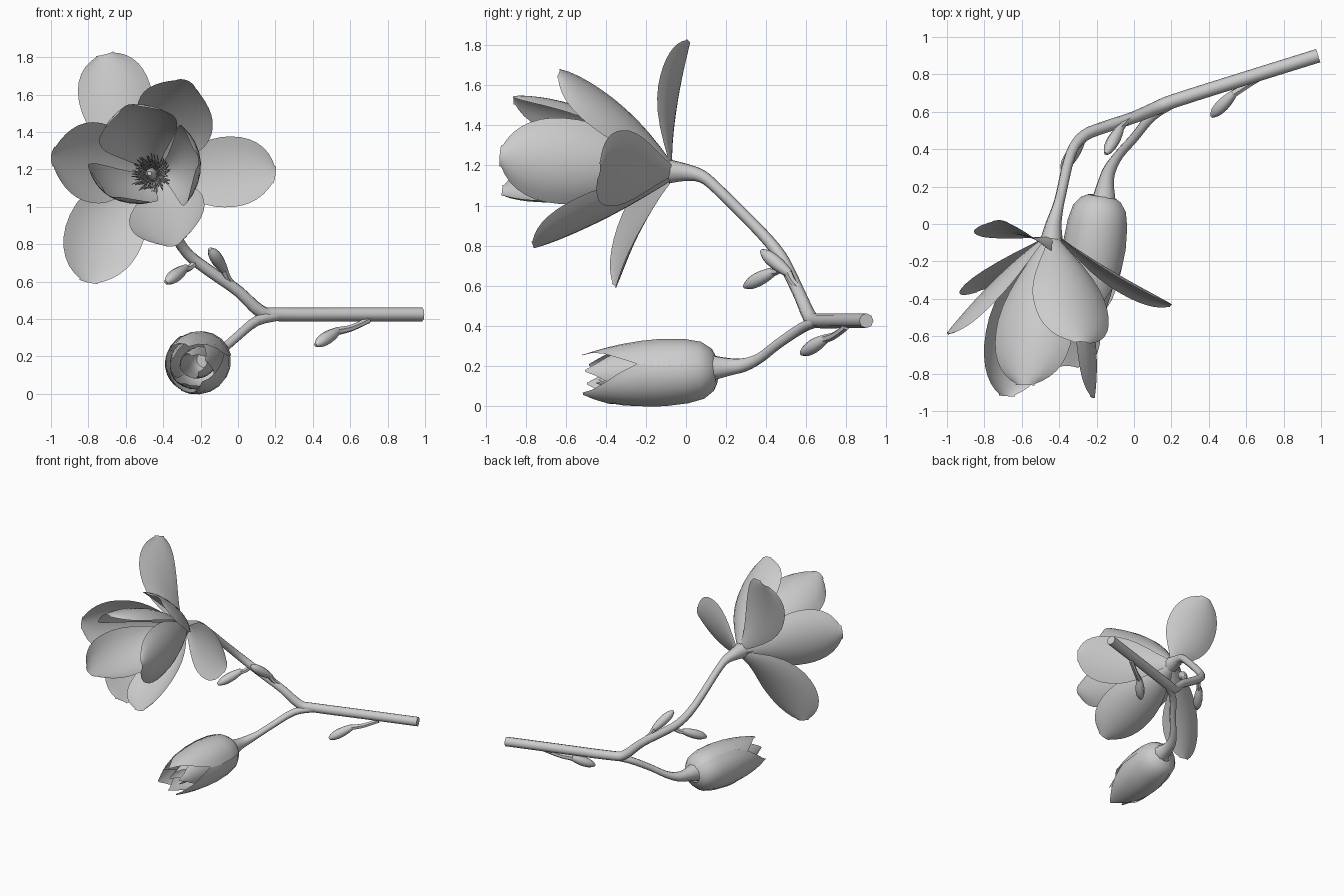
import bpy, bmesh, math, random
from mathutils import Vector as V

random.seed(4)
cube = bpy.data.objects.get("Cube")
if cube:
    bpy.data.objects.remove(cube)

grey = bpy.data.materials.new("plain_grey")
grey.use_nodes = True
grey.diffuse_color = (0.6, 0.6, 0.6, 1)
grey.node_tree.nodes["Principled BSDF"].inputs["Base Color"].default_value = (0.6, 0.6, 0.6, 1)


def finish(name, bm, angle=50):
    """Turn a bmesh into a smooth object that keeps its sharp edges."""
    me = bpy.data.meshes.new(name)
    bm.to_mesh(me)
    bm.free()
    me.materials.append(grey)
    me.polygons.foreach_set("use_smooth", [True] * len(me.polygons))
    me.set_sharp_from_angle(angle=math.radians(angle))
    ob = bpy.data.objects.new(name, me)
    bpy.context.scene.collection.objects.link(ob)


def skin(bm, rows, closed=False):
    """Bridge rows of points with quads."""
    grid = [[bm.verts.new(p) for p in row] for row in rows]
    n = len(rows[0])
    for a, b in zip(grid, grid[1:]):
        for i in range(n if closed else n - 1):
            j = (i + 1) % n
            bm.faces.new((a[i], a[j], b[j], b[i]))
    return grid


def smooth_path(pts, steps):
    """Catmull-Rom curve through 4D points (x, y, z, radius)."""
    p = [V(q) for q in pts]
    p = [2 * p[0] - p[1]] + p + [2 * p[-1] - p[-2]]
    out = []
    for a, b, c, d in zip(p, p[1:], p[2:], p[3:]):
        for k in range(steps):
            t = k / steps
            out.append(0.5 * (2 * b + (c - a) * t + (2 * a - 5 * b + 4 * c - d) * t * t
                              + (3 * b - a - 3 * c + d) * t ** 3))
    return out + [p[-2]]


def tube(bm, pts, sides=8, steps=3):
    """Capped tube of varying radius along a smooth path."""
    path = smooth_path(pts, steps)
    pos = [q.to_3d() for q in path]
    rows, u = [], None
    for i, q in enumerate(path):
        t = (pos[min(i + 1, len(pos) - 1)] - pos[max(i - 1, 0)]).normalized()
        u = t.orthogonal() if u is None else u - t * u.dot(t)
        u.normalize()
        w = t.cross(u)
        rows.append([pos[i] + q[3] * (u * math.cos(a) + w * math.sin(a))
                     for a in (math.tau * k / sides for k in range(sides))])
    grid = skin(bm, rows, True)
    bm.faces.new(grid[0][::-1])
    bm.faces.new(grid[-1])


# Woody stem, flower branch and bud branch
bm = bmesh.new()
tube(bm, [(0.985, 0.9, 0.425, 0.037), (0.6, 0.78, 0.425, 0.037), (0.22, 0.66, 0.425, 0.037),
          (0.12, 0.62, 0.44, 0.036), (0, 0.57, 0.55, 0.032), (-0.15, 0.52, 0.655, 0.032),
          (-0.27, 0.47, 0.75, 0.031), (-0.34, 0.37, 0.87, 0.029), (-0.39, 0.16, 1.08, 0.028),
          (-0.41, 0.08, 1.145, 0.032), (-0.43, 0.0, 1.165, 0.044), (-0.44, -0.08, 1.17, 0.06)])
finish("main_stem", bm)
bm = bmesh.new()
tube(bm, [(0.22, 0.655, 0.42, 0.028), (0.1, 0.58, 0.39, 0.027), (0, 0.46, 0.31, 0.025),
          (-0.08, 0.37, 0.24, 0.026), (-0.13, 0.29, 0.205, 0.036), (-0.15, 0.22, 0.195, 0.046),
          (-0.16, 0.14, 0.19, 0.065)])
finish("bud_branch", bm)

# Small leaf buds on short stalks: attachment, bud base, bud tip
leaf_buds = [((0.7, 0.8, 0.395), (0.53, 0.695, 0.335), (0.415, 0.575, 0.26)),
             ((-0.23, 0.485, 0.7), (-0.285, 0.435, 0.67), (-0.385, 0.29, 0.595)),
             ((-0.03, 0.56, 0.59), (-0.075, 0.51, 0.665), (-0.15, 0.375, 0.775))]
for i, (a, b, c) in enumerate(leaf_buds):
    a, b, c = V(a), V(b), V(c)
    bm = bmesh.new()
    mid = a.lerp(b, 0.55) - V((0, 0, 0.01))
    tube(bm, [(*a, 0.018), (*mid, 0.018), (*b, 0.022)], 6)
    tube(bm, [(*b.lerp(c, t), r) for t, r in
              ((-0.05, 0.02), (0.2, 0.03), (0.5, 0.035), (0.8, 0.029), (1, 0.01))], 8, 2)
    finish(f"leaf_bud_{i + 1}", bm)

# Open flower: cupped tepals along curved spines (bend, tip, width, cup angle, roll)
centre = V((-0.44, -0.07, 1.17))
tepals = {
    "outer_tepal_top": ((-0.63, -0.09, 1.46), (-0.71, 0.02, 1.815), 0.4, 30, -12),
    "outer_tepal_right": ((-0.13, -0.27, 1.19), (0.2, -0.43, 1.17), 0.385, 24, -9),
    "outer_tepal_low": ((-0.73, -0.23, 0.99), (-0.8, -0.35, 0.595), 0.42, 26, 0),
    "middle_tepal_left": ((-0.75, -0.27, 1.23), (-1.0, -0.58, 1.27), 0.43, 38, 0),
    "middle_tepal_top": ((-0.31, -0.28, 1.49), (-0.27, -0.63, 1.675), 0.43, 40, 0),
    "middle_tepal_low": ((-0.35, -0.4, 0.94), (-0.34, -0.76, 0.79), 0.42, 40, 0),
    "inner_tepal_top": ((-0.57, -0.42, 1.52), (-0.59, -0.86, 1.545), 0.43, 50, 0),
    "inner_tepal_right": ((-0.15, -0.48, 1.22), (-0.21, -0.93, 1.25), 0.43, 46, 0),
    "inner_tepal_low": ((-0.68, -0.45, 1.02), (-0.69, -0.92, 1.06), 0.41, 46, 20),
}
N, M, PEAK = 14, 4, 0.62
for name, (ctrl, tip, width, cup, roll) in tepals.items():
    ctrl, tip, phi, roll = V(ctrl), V(tip), math.radians(cup), math.radians(roll)
    out = tip - centre
    out.y = 0
    base = centre + out.normalized() * 0.042
    focus = V((-0.46, -1.2, 1.2)) if name.startswith("outer") else V((-0.48, -0.75, 1.22))
    inward = focus - (base + 2 * ctrl + tip) / 4
    rows = []
    for j in range(N + 1):
        t = 1 - (1 - j / N) ** 1.8
        p = base * (1 - t) ** 2 + ctrl * 2 * t * (1 - t) + tip * t * t
        tan = ((ctrl - base) * (1 - t) + (tip - ctrl) * t).normalized()
        n = (inward - tan * inward.dot(tan)).normalized()
        n = n * math.cos(roll) + tan.cross(n) * math.sin(roll)
        s = tan.cross(n)
        if t < PEAK:
            shape = 0.16 + 0.84 * math.sin(math.pi / 2 * t / PEAK) ** 1.15
        else:
            shape = max(0.07, 1 - ((t - PEAK) / (1 - PEAK)) ** 2.5) ** 0.53
        R = width / 2 * shape / math.sin(phi)
        rows.append([p + s * R * math.sin(phi * k / M) + n * R * (1 - math.cos(phi * k / M))
                     for k in range(-M, M + 1)])
    bm = bmesh.new()
    skin(bm, rows)
    finish(name, bm, 80)

# Flower centre: core, ring of stamens, curled pistils
axis = V((-0.12, -1, 0.03)).normalized()
side = axis.orthogonal().normalized()
up = axis.cross(side)
bm = bmesh.new()
tube(bm, [(*(centre + axis * d), r) for d, r in
          ((0, 0.055), (0.1, 0.04), (0.2, 0.032), (0.28, 0.012))], 8, 2)
finish("flower_core", bm)
for name, count, start, reach, length in (("stamens", 110, 0.05, 0.08, 0.12),
                                          ("pistils", 40, 0.14, 0.025, 0.08)):
    bm = bmesh.new()
    for i in range(count):
        a = i * 2.39996
        d = side * math.cos(a) + up * math.sin(a)
        p = centre + axis * (start + 0.1 * i / count) + d * 0.033
        r = reach * random.uniform(0.4, 1.0)
        tube(bm, [(*p, 0.004), (*(p + d * r * 0.7 + axis * length * 0.5), 0.005),
                  (*(p + d * r + axis * length), 0.002)], 4, 2)
    finish(name, bm)

# Closed bud: overlapping tepals wrapped round a tilted axis
start, end = V((-0.175, 0.15, 0.183)), V((-0.265, -0.51, 0.145))
axis = (end - start).normalized()
up = (V((0, 0, 1)) - axis * axis.z).normalized()
side = axis.cross(up)
profile = [(0, 0.07), (0.03, 0.108), (0.1, 0.142), (0.22, 0.16), (0.4, 0.168),
           (0.55, 0.164), (0.7, 0.153), (0.82, 0.139), (0.92, 0.124), (1, 0.11)]
if side.x < 0:
    side.negate()
for ring, scale, reach, angles in (("outer", 1, 1, (85, -50, 198)),
                                   ("inner", 0.86, 0.97, (18, 142, 255)),
                                   ("core", 0.5, 0.9, (80, 200, 320))):
    for i, deg in enumerate(angles):
        rows = []
        for t, r in profile:
            spread = math.radians(74) * max(0.04, 1 - max(0, (t - 0.45) / 0.55) ** 1.6)
            row = []
            for k in range(-4, 5):
                a = math.radians(deg) + spread * k / 4
                rad = r * scale * (1 - 0.02 * k / 4)
                row.append(start + (end - start) * t * reach
                           + (side * math.cos(a) + up * math.sin(a)) * rad)
            rows.append(row)
        bm = bmesh.new()
        skin(bm, rows)
        finish(f"bud_{ring}_tepal_{i + 1}", bm, 80)
